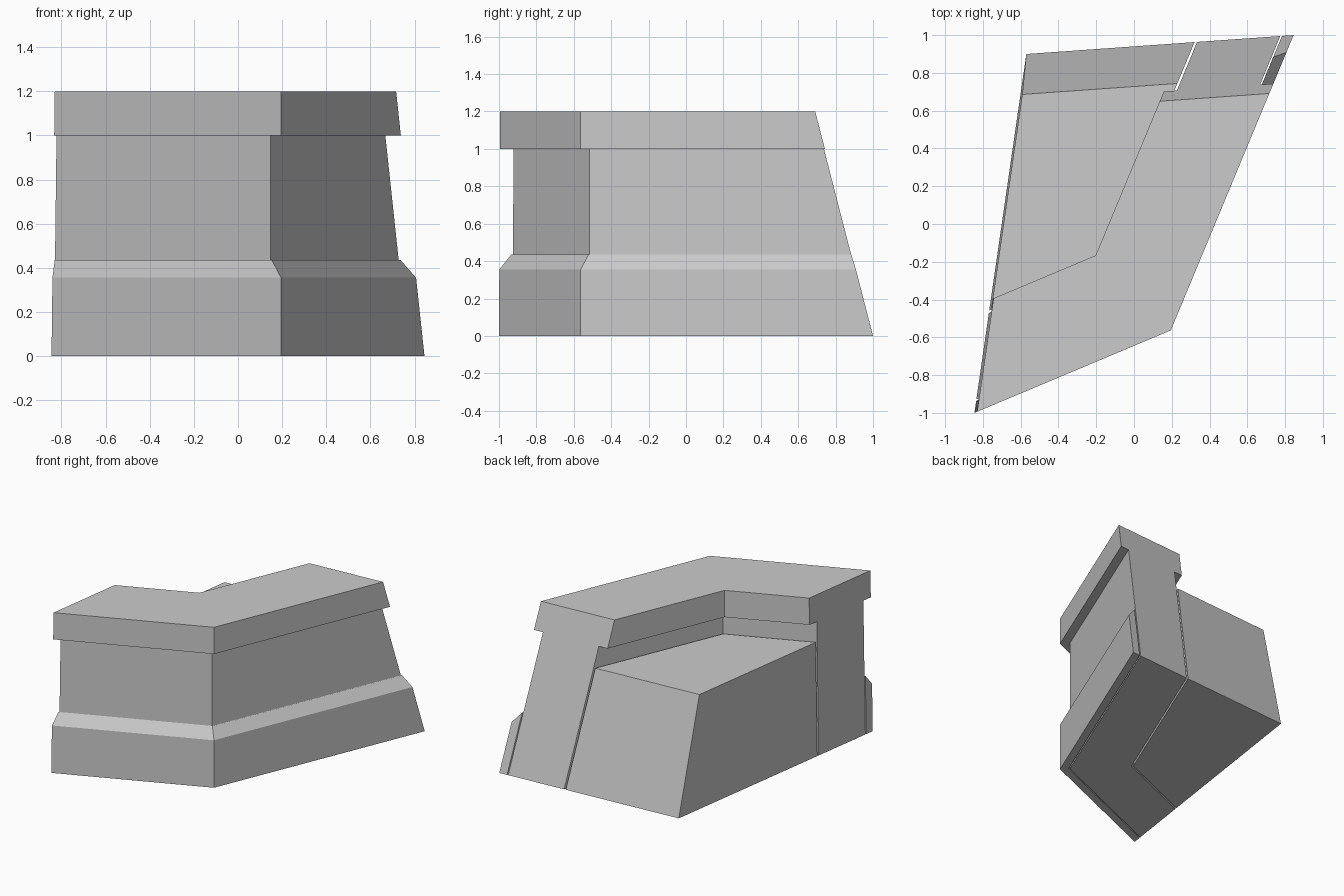
import bpy, bmesh
from mathutils import Vector

if "Cube" in bpy.data.objects:
    bpy.data.objects.remove(bpy.data.objects["Cube"])

stone = bpy.data.materials.new("grey_stone")
stone.use_nodes = True
GREY = (0.6, 0.6, 0.6, 1)
stone.diffuse_color = GREY
stone.node_tree.nodes["Principled BSDF"].inputs["Base Color"].default_value = GREY

# Outer foot line of the bent wall: left end, corner, right end
LEFT, CORNER, RIGHT = Vector((-0.845, -1, 0)), Vector((0.195, -0.563, 0)), Vector((0.845, 1, 0))
UP = Vector((0, 0, 1))
left_dir, right_dir = (CORNER - LEFT).normalized(), (RIGHT - CORNER).normalized()
left_in, right_in = UP.cross(left_dir), UP.cross(right_dir)
miter = (left_in + right_in) / (1 + left_in.dot(right_in))

# Sloping planes that trim both ends of the wall: point, outward normal
END_PLANES = [(LEFT, Vector((-1, 0.1447, 0.0115))),
              (RIGHT, Vector((-0.0707, 1, 0.25)))]


def bent_part(name, profile):
    """Sweep a (depth inward, height) profile round the corner, then trim its ends."""
    bm = bmesh.new()
    stations = [(CORNER - left_dir * 4, left_in), (CORNER, miter), (CORNER + right_dir * 4, right_in)]
    rings = [[bm.verts.new(p + n * d + UP * z) for d, z in profile] for p, n in stations]
    count = len(profile)
    for a, b in zip(rings, rings[1:]):
        for i in range(count):
            j = (i + 1) % count
            bm.faces.new((a[i], a[j], b[j], b[i]))
    bm.faces.new(rings[0])
    bm.faces.new(rings[-1])
    for point, normal in END_PLANES:
        bmesh.ops.bisect_plane(bm, geom=bm.verts[:] + bm.edges[:] + bm.faces[:],
                               plane_co=point, plane_no=normal, clear_outer=True)
        bmesh.ops.holes_fill(bm, edges=[e for e in bm.edges if e.is_boundary], sides=0)
    bmesh.ops.dissolve_limit(bm, angle_limit=0.01, verts=bm.verts[:], edges=bm.edges[:])
    bmesh.ops.recalc_face_normals(bm, faces=bm.faces[:])
    mesh = bpy.data.meshes.new(name)
    bm.to_mesh(mesh)
    bm.free()
    mesh.materials.append(stone)
    obj = bpy.data.objects.new(name, mesh)
    bpy.context.collection.objects.link(obj)


def box(near, far, low, high):
    return [(near, low), (far, low), (far, high), (near, high)]


bent_part("wall_core", box(0.063, 0.458, 0, 1.0))
bent_part("wall_cap", box(0, 0.52, 1.0, 1.2))
bent_part("base_trim", [(0, 0), (0.055, 0), (0.055, 0.435), (0, 0.355)])
bent_part("earth_fill", box(0.47, 1.8, 0, 0.85))
